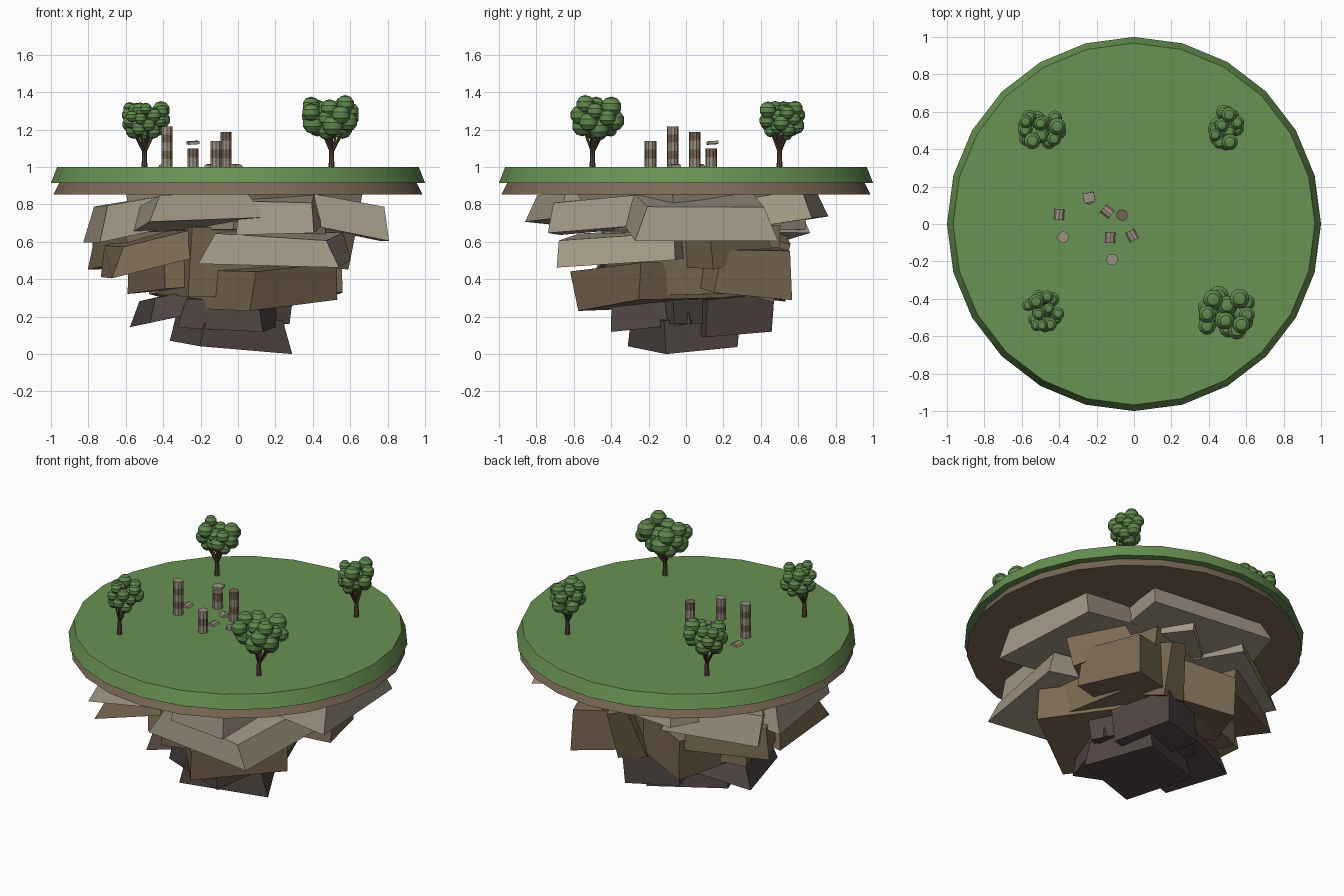
import bpy, bmesh, math, random
from mathutils import Vector, Matrix

if "Cube" in bpy.data.objects:
    bpy.data.objects.remove(bpy.data.objects["Cube"])

random.seed(11)


def material(name, r, g, b):
    m = bpy.data.materials.new(name)
    m.diffuse_color = (r, g, b, 1)
    m.use_nodes = True
    m.node_tree.nodes["Principled BSDF"].inputs["Base Color"].default_value = m.diffuse_color
    return m


GRASS = material("grass", 0.14, 0.29, 0.085)
DIRT = material("dirt", 0.2, 0.145, 0.094)
PALE = material("pale_rock", 0.355, 0.31, 0.235)
BROWN = material("brown_rock", 0.2, 0.143, 0.086)
DARK = material("dark_rock", 0.079, 0.062, 0.058)
BARK = material("bark", 0.11, 0.065, 0.043)
LEAF = material("leaves", 0.115, 0.25, 0.075)
STONE_A = material("light_column_stone", 0.34, 0.285, 0.225)
STONE_B = material("dark_column_stone", 0.18, 0.127, 0.09)


def finish(name, bm, *mats, smooth=False):
    me = bpy.data.meshes.new(name)
    bmesh.ops.recalc_face_normals(bm, faces=bm.faces)
    for f in bm.faces:
        f.smooth = smooth
    bm.to_mesh(me)
    bm.free()
    if smooth:
        me.set_sharp_from_angle(angle=math.radians(29))
    for m in mats:
        me.materials.append(m)
    ob = bpy.data.objects.new(name, me)
    bpy.context.collection.objects.link(ob)
    return ob


def turn(rx, ry, rz):
    # yaw first, then tilt about the world axes
    return (Matrix.Rotation(math.radians(ry), 4, 'Y')
            @ Matrix.Rotation(math.radians(rx), 4, 'X')
            @ Matrix.Rotation(math.radians(rz), 4, 'Z'))


def add_cone(bm, a, b, r1, r2, sides):
    # tapered cylinder between two points; returns its faces
    a, b = Vector(a), Vector(b)
    d = b - a
    mat = Matrix.Translation((a + b) / 2) @ d.to_track_quat('Z', 'Y').to_matrix().to_4x4()
    res = bmesh.ops.create_cone(bm, cap_ends=True, segments=sides, radius1=r1,
                                radius2=r2, depth=d.length, matrix=mat)
    return {f for v in res["verts"] for f in v.link_faces}


# Island top: grass disc over a dirt disc, both flared downwards
for name, z0, z1, r0, r1, mat in (("grass_disc", 0.915, 1.0, 1.0, 0.967, GRASS),
                                  ("dirt_disc", 0.853, 0.915, 0.987, 0.955, DIRT)):
    bm = bmesh.new()
    add_cone(bm, (0, 0, z0), (0, 0, z1), r0, r1, 24)
    finish(name, bm, mat, smooth=True)


# Hanging rocks: skewed, tilted blocks in three coloured layers
def rock(name, mat, row, keel=False):
    cx, cy, cz, hx, hy, hz, rx, ry, rz, taper = row
    bm = bmesh.new()
    bmesh.ops.create_cube(bm, size=2)
    rot = turn(rx, ry, rz)
    for v in bm.verts:
        k = taper if v.co.z > 0 else 1
        p = Vector((v.co.x * hx * k, v.co.y * hy * k, v.co.z * hz))
        p += Vector([random.uniform(-.1, .1) * h for h in (hx, hy, hz)])
        v.co = rot @ p + Vector((cx, cy, cz))
        v.co.z = min(max(v.co.z, 0.03), 0.89)
    if keel:
        min(bm.verts, key=lambda v: v.co.z).co.z = 0
    finish(name, bm, mat)


# centre x y z, half size x y z, tilt x, tilt y, yaw, top scale
upper = [
    (0.49, 0.06, 0.75, 0.33, 0.39, 0.085, 0, 11, 6, 0.85),
    (0.22, -0.32, 0.57, 0.35, 0.35, 0.075, 4, 2, -10, 0.84),
    (0.22, -0.45, 0.75, 0.23, 0.27, 0.085, 5, 0, -5, 0.8),
    (-0.46, -0.05, 0.75, 0.33, 0.34, 0.09, 0, -11, 8, 0.85),
    (-0.24, -0.50, 0.76, 0.30, 0.28, 0.07, -6, -4, 16, 0.85),
    (-0.02, 0.43, 0.77, 0.44, 0.29, 0.08, 9, 0, -6, 0.9),
    (-0.42, 0.28, 0.69, 0.30, 0.25, 0.08, 4, -8, 28, 0.85),
    (0.02, 0.0, 0.77, 0.42, 0.42, 0.11, 0, 0, 40, 1.05),
]
middle = [
    (0.08, -0.16, 0.37, 0.29, 0.33, 0.10, 4, -4, 40, 1.0),
    (-0.38, -0.16, 0.57, 0.35, 0.30, 0.075, 3, -14, 8, 0.82),
    (-0.47, 0.16, 0.58, 0.26, 0.27, 0.09, -5, -4, 25, 0.9),
    (0.29, 0.29, 0.46, 0.22, 0.22, 0.12, -6, 5, 18, 0.9),
    (0.36, 0.18, 0.60, 0.19, 0.20, 0.11, 8, 10, 35, 0.9),
    (-0.16, 0.28, 0.47, 0.28, 0.21, 0.13, -8, -6, -20, 0.9),
    (-0.26, 0.0, 0.43, 0.26, 0.30, 0.075, 0, -5, 20, 0.95),
    (0.12, 0.42, 0.48, 0.09, 0.10, 0.16, -20, 8, 15, 0.75),
    (0.0, 0.03, 0.50, 0.36, 0.36, 0.18, 0, 0, 15, 1.05),
]
lower = [
    (-0.05, -0.01, 0.125, 0.27, 0.22, 0.085, 2, 6, 22, 0.9),
    (-0.32, 0.0, 0.265, 0.22, 0.24, 0.065, 0, -12, 12, 0.75),
    (0.03, 0.23, 0.21, 0.16, 0.18, 0.10, 4, 5, 20, 1.05),
    (-0.04, -0.13, 0.23, 0.23, 0.21, 0.08, 6, 0, -15, 0.92),
    (-0.02, 0.05, 0.28, 0.21, 0.24, 0.11, 0, 0, 30, 1.1),
]
for layer, mat, rows in (("upper_rock", PALE, upper), ("middle_rock", BROWN, middle),
                         ("lower_rock", DARK, lower)):
    for i, row in enumerate(rows):
        rock(f"{layer}_{i + 1}", mat, row, keel=(layer == "lower_rock" and i == 0))


# Trees: slim trunk with a few branches, each crown a cluster of ringed balls
def tree(n, x, y, cx, cy, rx, ry, top, ball):
    leaves, wood = bmesh.new(), bmesh.new()
    fork = Vector((x, y, 1.085))
    add_cone(wood, (x, y, 0.995), fork, 0.016, 0.012, 8)
    count = 20
    low = 1.14 + ball
    for i in range(count):
        t = (i + 0.5) / count
        z = low + (top - ball - low) * t
        r = ball * random.uniform(0.78, 1.08)
        # golden-angle spiral, widest above the middle
        reach = math.sqrt(max(0.0, 1 - ((t - 0.62) / 0.72) ** 2))
        reach *= random.uniform(0.82, 1.0) if i % 4 else 0.35
        a = i * 2.4 + n
        p = Vector((cx + math.cos(a) * (rx - r) * reach,
                    cy + math.sin(a) * (ry - r) * reach, z))
        bmesh.ops.create_uvsphere(leaves, u_segments=14, v_segments=5, radius=r,
                                  matrix=Matrix.Translation(p))
        if i % 3 == 0 or i == 1:
            add_cone(wood, fork - Vector((0, 0, 0.012)), p, 0.007, 0.004, 6)
    finish(f"tree_trunk_{n}", wood, BARK)
    finish(f"tree_crown_{n}", leaves, LEAF, smooth=True)


tree(1, -0.5, 0.5, -0.495, 0.505, 0.148, 0.135, 1.36, 0.046)
tree(2, 0.5, 0.5, 0.49, 0.515, 0.108, 0.135, 1.365, 0.042)
tree(3, -0.5, -0.5, -0.485, -0.465, 0.125, 0.125, 1.355, 0.040)
tree(4, 0.5, -0.5, 0.49, -0.475, 0.178, 0.172, 1.395, 0.055)

# Ruined columns: stacked drums in alternating stone
for n, (x, y, h, drums) in enumerate(((-0.38, -0.07, 0.217, 5), (-0.063, 0.047, 0.188, 4),
                                      (-0.117, -0.19, 0.14, 3), (-0.24, 0.135, 0.1, 2))):
    bm = bmesh.new()
    for i in range(drums):
        z = 1 + h * i / drums
        for f in add_cone(bm, (x, y, z), (x, y, z + h / drums), 0.031, 0.031, 10):
            f.material_index = i % 2
    finish(f"column_{n + 1}", bm, STONE_A, STONE_B)

# Fallen drums, half sunk in the grass
for n, (x, y, deg) in enumerate(((-0.4, 0.05, 86), (-0.143, 0.067, 140),
                                 (-0.127, -0.073, 88), (-0.01, -0.062, 118))):
    d = Vector((math.cos(math.radians(deg)), math.sin(math.radians(deg)), 0)) * 0.028
    c = Vector((x, y, 0.986))
    bm = bmesh.new()
    add_cone(bm, c - d, c + d, 0.031, 0.031, 10)
    finish(f"fallen_drum_{n + 1}", bm, STONE_A)

# Loose slab hovering over the shortest column
bm = bmesh.new()
bmesh.ops.create_cube(bm, size=1, matrix=Matrix.Translation((-0.24, 0.142, 1.13))
                      @ turn(4, -3, 12) @ Matrix.Diagonal((0.06, 0.052, 0.016, 1)))
finish("loose_slab", bm, STONE_A)
